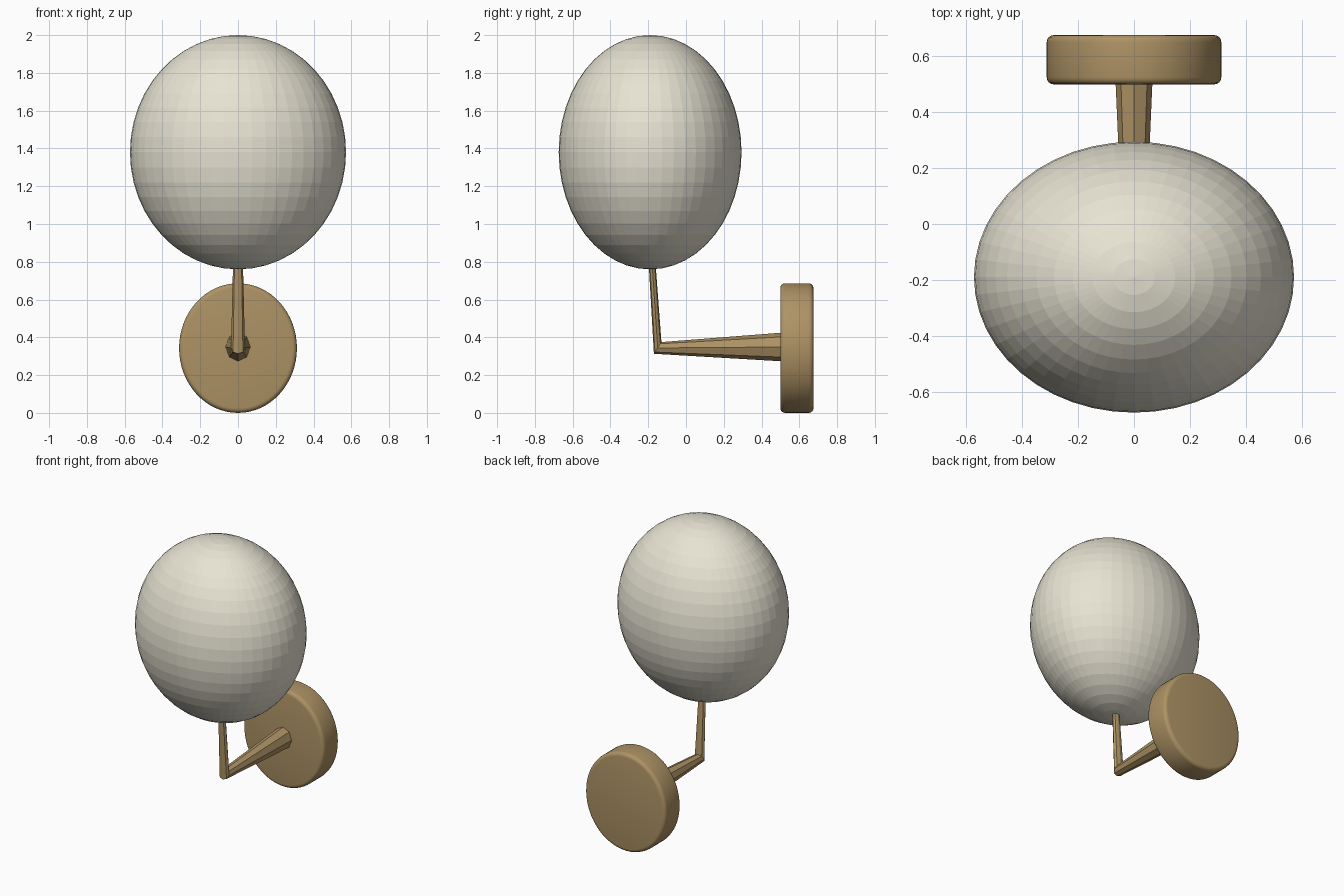
import bpy, bmesh, math
from mathutils import Vector

if "Cube" in bpy.data.objects:
    bpy.data.objects.remove(bpy.data.objects["Cube"])


def material(name, color):
    m = bpy.data.materials.new(name)
    m.diffuse_color = (*color, 1)
    m.use_nodes = True
    m.node_tree.nodes["Principled BSDF"].inputs["Base Color"].default_value = m.diffuse_color
    return m


glass = material("frosted_glass", (0.80, 0.77, 0.65))
brass = material("brass", (0.42, 0.29, 0.13))

# Faceted egg-shaped globe
bpy.ops.mesh.primitive_uv_sphere_add(segments=48, ring_count=24, radius=1,
                                     location=(0, -0.19, 1.38))
globe = bpy.context.object
globe.name = "globe_shade"
globe.scale = (0.572, 0.484, 0.62)
bpy.ops.object.transform_apply(location=False, rotation=False, scale=True)
globe.data.materials.append(glass)

# Round wall plate with softened rims
bpy.ops.mesh.primitive_cylinder_add(vertices=64, radius=1, depth=0.176,
                                    location=(0, 0.587, 0.343),
                                    rotation=(math.pi / 2, 0, 0))
plate = bpy.context.object
plate.name = "wall_plate"
plate.scale = (0.312, 0.343, 1)
bpy.ops.object.transform_apply(location=False, rotation=True, scale=True)
plate.data.materials.append(brass)
bevel = plate.modifiers.new("rim", 'BEVEL')
bevel.width = 0.025
bevel.segments = 4
bevel.limit_method = 'ANGLE'
bpy.ops.object.modifier_apply(modifier="rim")
bpy.ops.object.shade_smooth_by_angle(angle=math.radians(40))

# Tapered eight-sided arm with a mitred elbow:
# each section is half width, then outer and inner points (y, z)
sections = [
    (0.066, (0.51, 0.273), (0.51, 0.425)),
    (0.037, (-0.170, 0.313), (-0.130, 0.375)),
    (0.026, (-0.198, 0.80), (-0.162, 0.80)),
]
bm = bmesh.new()
rings = []
for half, outer, inner in sections:
    a, b = Vector((0, *outer)), Vector((0, *inner))
    mid, up = (a + b) / 2, (b - a) / 2
    rings.append([bm.verts.new(mid + up * math.sin(t) + Vector((half * math.cos(t), 0, 0)))
                  for t in (i * math.tau / 8 for i in range(8))])
for r, s in zip(rings, rings[1:]):
    for i in range(8):
        j = (i + 1) % 8
        bm.faces.new((r[i], r[j], s[j], s[i]))
bm.faces.new(rings[0])
bm.faces.new(rings[-1])
bmesh.ops.recalc_face_normals(bm, faces=bm.faces)
mesh = bpy.data.meshes.new("bent_arm")
bm.to_mesh(mesh)
bm.free()
mesh.materials.append(brass)
arm = bpy.data.objects.new("bent_arm", mesh)
bpy.context.collection.objects.link(arm)
